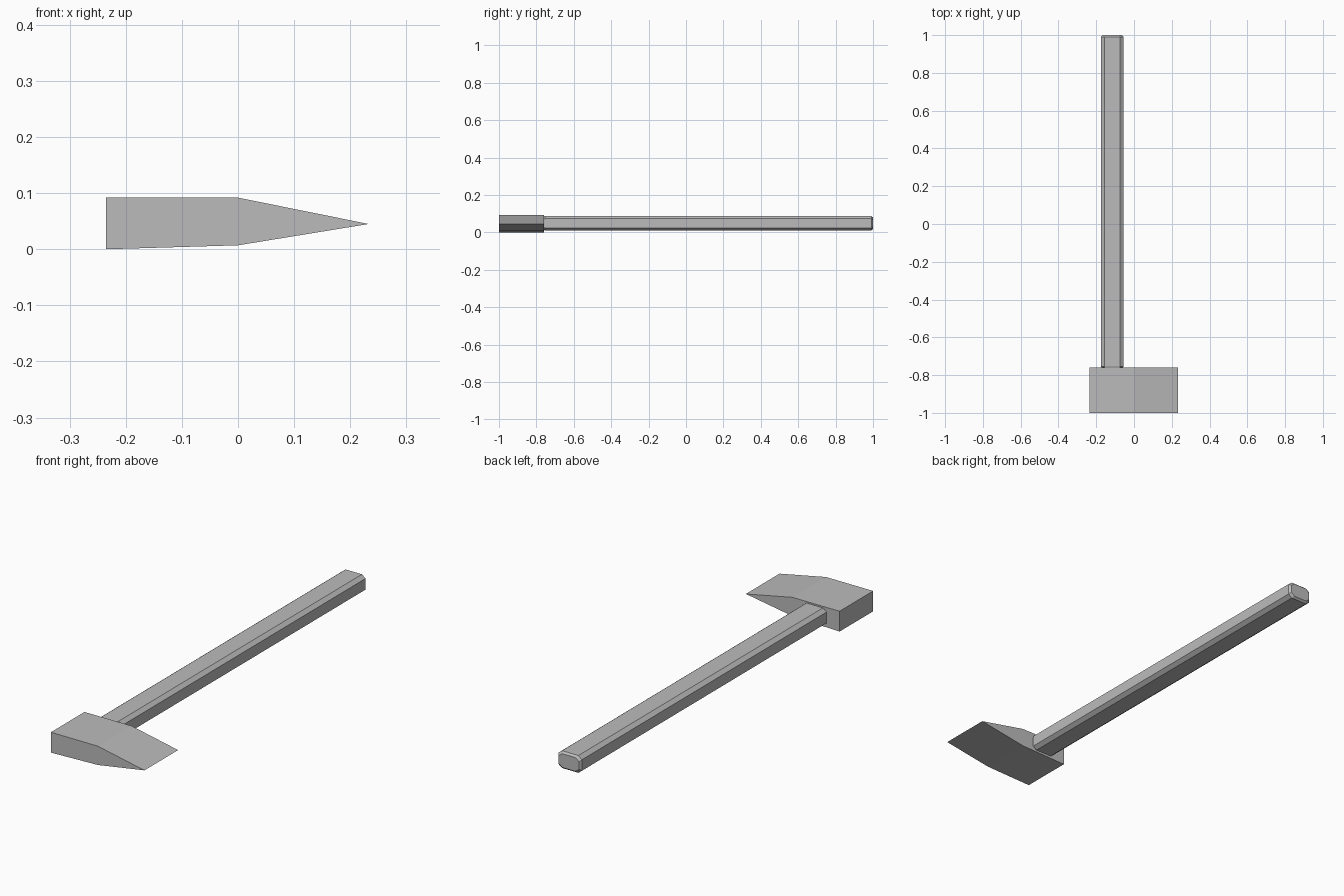
import bpy

cube = bpy.data.objects.get("Cube")
if cube:
    bpy.data.objects.remove(cube, do_unlink=True)

# Single grey colour for the whole tool
grey = bpy.data.materials.new("plain_grey")
grey.use_nodes = True
colour = (0.5, 0.5, 0.5, 1)
grey.diffuse_color = colour
grey.node_tree.nodes["Principled BSDF"].inputs["Base Color"].default_value = colour


def loft(name, sections):
    """Skin matching (y, [(x, z), ...]) sections into a closed solid."""
    n = len(sections[0][1])
    verts = [(x, y, z) for y, ring in sections for x, z in ring]
    faces = [tuple(range(n)), tuple(reversed(range(len(verts) - n, len(verts))))]
    for s in range(len(sections) - 1):
        a, b = s * n, (s + 1) * n
        for i in range(n):
            j = (i + 1) % n
            faces.append((a + j, a + i, b + i, b + j))
    mesh = bpy.data.meshes.new(name)
    mesh.from_pydata(verts, [], faces)
    mesh.materials.append(grey)
    obj = bpy.data.objects.new(name, mesh)
    bpy.context.collection.objects.link(obj)
    return obj


def chamfered(inset):
    """Rectangle with cut corners, shrunk by inset."""
    cx, cz = -0.115, 0.049
    w, h = 0.059 - inset, 0.039 - inset
    bx, bz = 0.018, 0.014
    quarter = [(w, h - bz), (w - bx, h)]
    ring = quarter + [(-x, z) for x, z in reversed(quarter)]
    ring += [(-x, -z) for x, z in ring]
    # clockwise seen from the back, so faces point outward
    return [(cx + x, cz + z) for x, z in ring]


# Wedge-shaped head: square poll on one side, sharp edge on the other
wedge = [(-0.235, 0), (0, 0.007), (0.233, 0.045), (0, 0.092), (-0.235, 0.092)]
loft("head", [(-1, wedge), (-0.76, wedge)])

# Chamfered straight handle with a trimmed end
loft("handle", [(-0.764, chamfered(0.006)), (-0.755, chamfered(0)),
                (0.991, chamfered(0)), (1, chamfered(0.008))])
